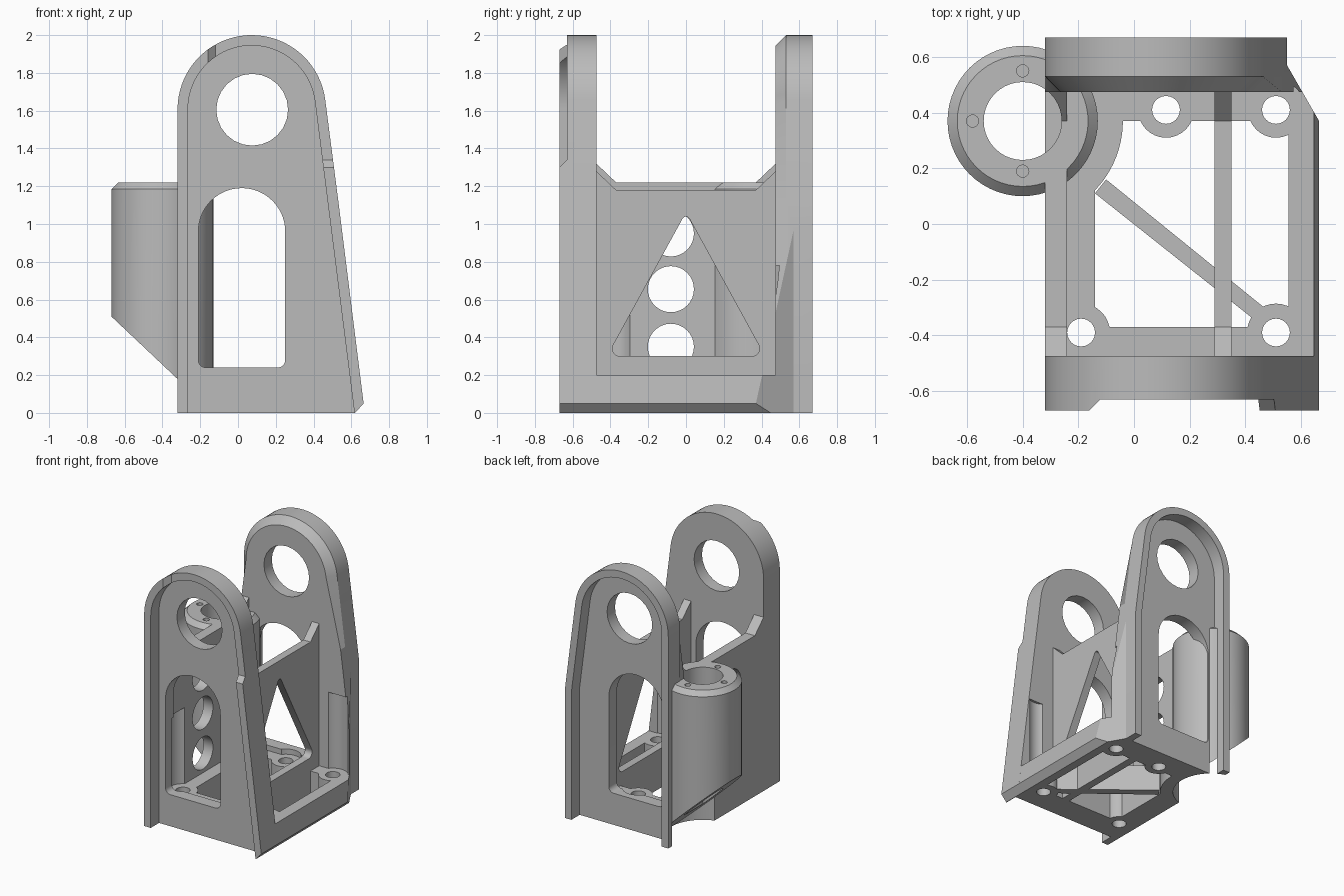
import bpy, bmesh
from math import cos, sin, radians

cube = bpy.data.objects.get("Cube")
if cube:
    bpy.data.objects.remove(cube, do_unlink=True)

grey = bpy.data.materials.new("plain grey")
grey.use_nodes = True
grey.diffuse_color = (0.5, 0.5, 0.5, 1)
grey.node_tree.nodes["Principled BSDF"].inputs["Base Color"].default_value = (0.5, 0.5, 0.5, 1)

parts, cutters = [], []


def loft(name, rings, cutter=False):
    """Closed solid through rings that have the same number of points."""
    bm = bmesh.new()
    rows = [[bm.verts.new(p) for p in ring] for ring in rings]
    n = len(rows[0])
    bm.faces.new(rows[0])
    bm.faces.new(rows[-1])
    for low, high in zip(rows, rows[1:]):
        for i in range(n):
            j = (i + 1) % n
            bm.faces.new((low[i], low[j], high[j], high[i]))
    bmesh.ops.recalc_face_normals(bm, faces=bm.faces)
    mesh = bpy.data.meshes.new(name)
    bm.to_mesh(mesh)
    bm.free()
    mesh.materials.append(grey)
    obj = bpy.data.objects.new(name, mesh)
    bpy.context.collection.objects.link(obj)
    obj.hide_render = cutter
    (cutters if cutter else parts).append(obj)
    return obj


def place(points, axis, t):
    """Put a flat outline at height t along an axis."""
    if axis == "x":
        return [(t, a, b) for a, b in points]
    if axis == "y":
        return [(a, t, b) for a, b in points]
    return [(a, b, t) for a, b in points]


def prism(name, points, axis, start, end, cutter=False):
    return loft(name, [place(points, axis, start), place(points, axis, end)], cutter)


def arc(cx, cy, r, a0, a1, n):
    angles = [radians(a0 + (a1 - a0) * i / n) for i in range(n + 1)]
    return [(cx + r * cos(a), cy + r * sin(a)) for a in angles]


def circle(cx, cy, r, n=32):
    return arc(cx, cy, r, 0, 360, n)[:-1]


def rect(x0, y0, x1, y1):
    return [(x0, y0), (x1, y0), (x1, y1), (x0, y1)]


def cut(targets, tools):
    for obj in targets:
        for tool in tools:
            mod = obj.modifiers.new("cut", "BOOLEAN")
            mod.operation = "DIFFERENCE"
            mod.solver = "EXACT"
            mod.object = tool
            bpy.context.view_layer.update()
            graph = bpy.context.evaluated_depsgraph_get()
            mesh = bpy.data.meshes.new_from_object(obj.evaluated_get(graph))
            obj.modifiers.clear()
            obj.data = mesh


# Shared dimensions
CX, CZ, R, RIM = 0.0725, 1.6075, 0.3925, 0.055
TX, TY, TR = -0.40, 0.37, 0.27
BOLTS = [(0.51, 0.41), (0.115, 0.41), (0.51, -0.39), (-0.19, -0.39)]


def outline(inset=0):
    feet = [(-0.32, 0), (0.62, 0), (0.665, 0.05), (0.53, 1.13)]
    return feet + arc(CX, CZ, R - inset, 7, 180, 36) + [(-0.32, 1.2)]


# Upright plates, the rear one with a bevelled inner edge
front_plate = prism("front_plate", outline(), "y", -0.67, -0.475)
back_plate = loft("back_plate", [place(outline(RIM), "y", 0.475),
                                 place(outline(), "y", 0.53),
                                 place(outline(), "y", 0.67)])

# Recessed panels that leave a raised rim
inner_arch = arc(CX, CZ, R - RIM, 7, 180, 36)
left_foot = (-0.32 + RIM, -0.1)
front_recess = prism("front_recess_cutter", [left_foot, (0.629, -0.1)] + inner_arch,
                     "y", -0.8, -0.57, True)
back_recess = prism("back_recess_cutter",
                    [left_foot, (0.495, -0.1), (0.495, 0.97)] + inner_arch,
                    "y", 0.57, 0.8, True)
rim_notch = loft("rim_notch_cutter", [place(rect(-0.2, 1.26, 1, 2.2), "y", -0.71),
                                      place(rect(-0.12, 1.34, 1, 2.2), "y", -0.63)], True)

# Round eye and arched window through both plates
eye = prism("eye_cutter", circle(0.075, 1.605, 0.19, 24), "y", -1, 1, True)
window_shape = (arc(-0.17, 0.28, 0.04, 180, 270, 5) + arc(0.21, 0.28, 0.04, 270, 360, 5)
                + arc(0.02, 0.96, 0.23, 0, 180, 28))
window = prism("window_cutter", window_shape, "y", -1, 1, True)

# Base frame with open middle
base = prism("base_frame", [(-0.32, 0), (0.62, 0), (0.665, 0.05), (0.646, 0.2), (-0.32, 0.2)],
             "y", -0.475, 0.475)
opening = prism("opening_cutter", rect(-0.14, -0.37, 0.555, 0.37), "z", -1, 1, True)
bosses = [prism("bolt_boss", circle(x, y, 0.104 if y < 0 else 0.1), "z", 0, 0.2)
          for x, y in BOLTS]
tower_ledge = prism("tower_ledge", arc(TX, TY, 0.36, -77, 17, 20) + [(-0.32, 0.475)],
                    "z", 0, 0.2)
prism("diagonal_rib", [(-0.14, 0.11), (-0.1, 0.16), (0.48, -0.31), (0.44, -0.35)],
      "z", 0, 0.2)


# Side walls with flared ends
def wall(name, x0, x1, top):
    shape = [(-0.475, 0), (0.475, 0), (0.475, top + 0.1), (0.37, top),
             (-0.37, top), (-0.475, top + 0.1)]
    return prism(name, shape, "x", x0, x1)


left_wall = wall("tower_side_wall", -0.32, -0.24, 1.22)
right_wall = wall("triangle_wall", 0.29, 0.35, 1.18)
triangle_shape = (arc(-0.35, 0.34, 0.04, 150, 270, 6) + arc(0.35, 0.34, 0.04, -90, 30, 6)
                  + arc(0, 1.02, 0.02, 30, 150, 4))
triangle = prism("triangle_cutter", triangle_shape, "x", 0.2, 0.45, True)
portholes = [prism("porthole_cutter", circle(-0.08, z, 0.122), "x", -0.5, -0.2, True)
             for z in (0.35, 0.655, 0.95)]


# Round tower with a slanted underside
def slanted(points):
    return [(x, y, 0.51 * (-0.13 - x) / 0.54) for x, y in points]


tower_ring = circle(TX, TY, TR, 56)
tower = loft("round_tower", [slanted(tower_ring), place(tower_ring, "z", 1.185),
                             place(circle(TX, TY, TR - 0.035, 56), "z", 1.22)])
scoop_ring = circle(TX, TY, TR - 0.002, 56)
scoop = loft("scoop_cutter", [place(scoop_ring, "z", -0.3), slanted(scoop_ring)], True)
bore = prism("bore_cutter", circle(TX, TY, 0.14, 40), "z", -0.5, 1.5, True)
screw_holes = [prism("screw_hole_cutter", circle(x, y, 0.022, 16), "z", 1.0, 1.5, True)
               for x, y in ((TX, 0.55), (TX, 0.19), (-0.58, TY))]

# Bolt holes, tool clearances above them and the clipped rear corner
bolt_holes = [prism("bolt_hole_cutter", circle(x, y, 0.05, 24), "z", -1, 1, True)
              for x, y in BOLTS]
clearances = [prism("clearance_cutter", circle(x, y, 0.106), "z", 0.2, 0.78, True)
              for x, y in BOLTS]
corner = prism("corner_cutter", [(0.55, 1), (0.55, 0.57), (0.78, 0.17), (1, 0.17), (1, 1)],
               "z", -1, 3, True)

cut([front_plate], [front_recess, rim_notch, eye, window, clearances[2], clearances[3]])
cut([back_plate], [back_recess, eye, window, scoop, corner, clearances[0], clearances[1]])
cut([base], [opening, corner, scoop] + bolt_holes)
cut([tower_ledge], [scoop])
for boss, hole in zip(bosses, bolt_holes):
    cut([boss], [hole])
cut([left_wall], portholes + [scoop, bore, clearances[3]])
cut([right_wall], [triangle])
cut([tower], [bore] + screw_holes)

for obj in cutters:
    bpy.data.objects.remove(obj, do_unlink=True)

# Smooth curved faces and keep edges crisp
bpy.ops.object.select_all(action="DESELECT")
for obj in parts:
    obj.select_set(True)
bpy.context.view_layer.objects.active = parts[0]
bpy.ops.object.shade_smooth_by_angle(angle=radians(25))
